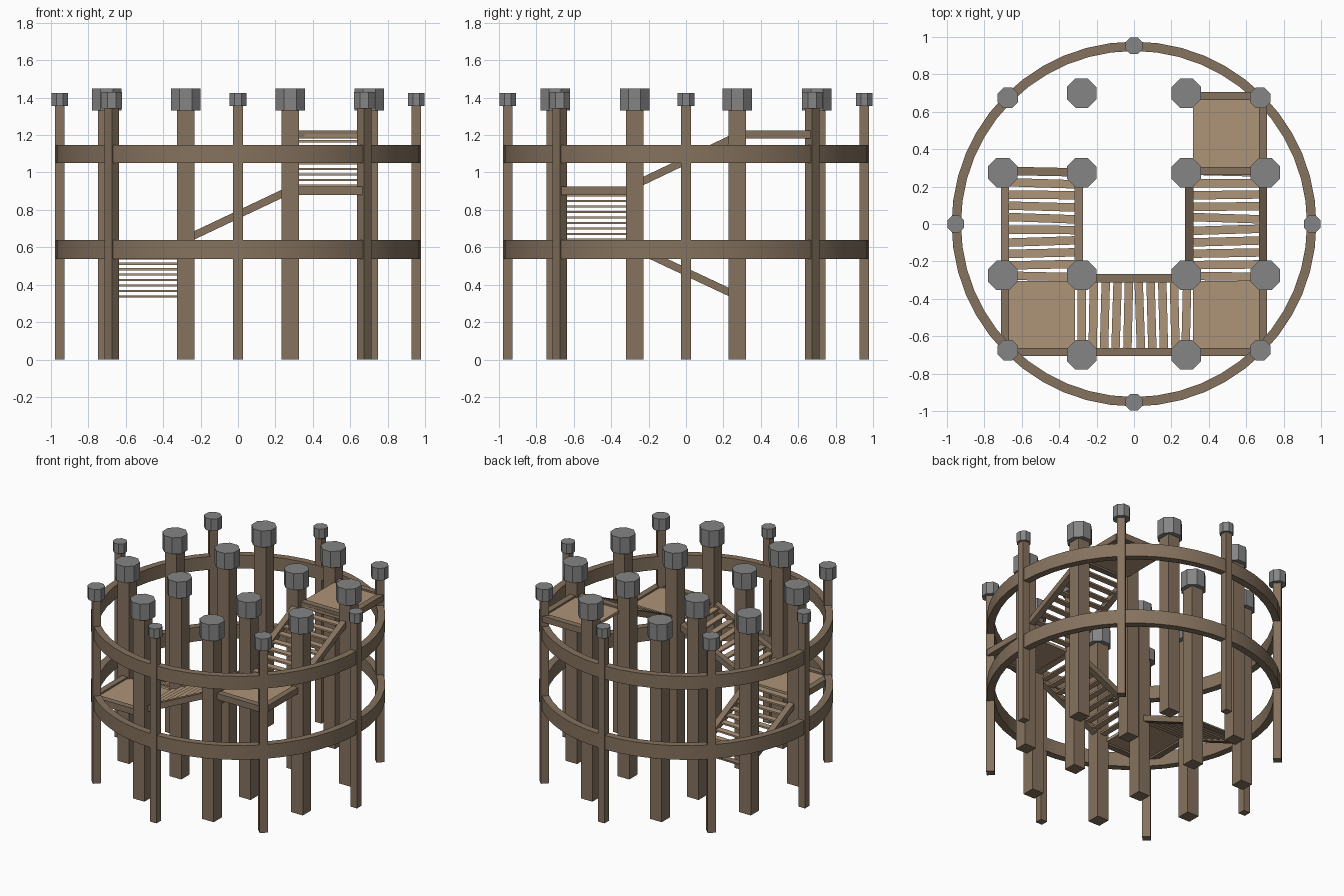
import bpy, bmesh, math, random
from mathutils import Matrix, Vector

random.seed(4)
if "Cube" in bpy.data.objects:
    bpy.data.objects.remove(bpy.data.objects["Cube"])


def material(name, rgb):
    m = bpy.data.materials.new(name)
    m.use_nodes = True
    m.diffuse_color = (*rgb, 1)
    m.node_tree.nodes["Principled BSDF"].inputs["Base Color"].default_value = (*rgb, 1)
    return m


TIMBER = material("brown timber", (0.235, 0.168, 0.112))
BOARD = material("light board", (0.42, 0.295, 0.187))
GREY = material("grey cap", (0.235, 0.235, 0.235))


def finish(name, bm, mat):
    bmesh.ops.recalc_face_normals(bm, faces=bm.faces)
    mesh = bpy.data.meshes.new(name)
    bm.to_mesh(mesh)
    bm.free()
    mesh.materials.append(mat)
    obj = bpy.data.objects.new(name, mesh)
    bpy.context.collection.objects.link(obj)
    return obj


def box(name, centre, size, mat, turn=0):
    bm = bmesh.new()
    bmesh.ops.create_cube(bm, size=1, matrix=Matrix.Translation(centre)
                          @ Matrix.Rotation(turn, 4, "Z") @ Matrix.Diagonal((*size, 1)))
    return finish(name, bm, mat)


def post(name, x, y, width, cap_width, cap_low, cap_high, turn=0):
    """Square post with an octagonal cap."""
    box(name, (x, y, cap_high / 2 - 0.01), (width, width, cap_high - 0.02), TIMBER, turn)
    bm = bmesh.new()
    r = cap_width / 2 / math.cos(math.pi / 8)
    bmesh.ops.create_cone(bm, cap_ends=True, segments=8, radius1=r, radius2=r,
                          depth=cap_high - cap_low,
                          matrix=Matrix.Translation((x, y, (cap_low + cap_high) / 2))
                          @ Matrix.Rotation(math.pi / 8, 4, "Z"))
    finish(name + "_cap", bm, GREY)


def beam(name, a, b, width=0.044, height=0.045):
    """Beam between two points, with upright ends and constant upright depth."""
    a, b = Vector(a), Vector(b)
    side = (b - a).cross(Vector((0, 0, 1))).normalized() * width / 2
    up = Vector((0, 0, height / 2))
    bm = bmesh.new()
    ends = [[bm.verts.new(p + s * side + t * up)
             for s, t in ((-1, -1), (1, -1), (1, 1), (-1, 1))] for p in (a, b)]
    for ring in ends:
        bm.faces.new(ring)
    for i in range(4):
        j = (i + 1) % 4
        bm.faces.new((ends[0][i], ends[0][j], ends[1][j], ends[1][i]))
    return finish(name, bm, TIMBER)


def hoop(name, low, high, inner=0.925, outer=0.975, segments=48):
    bm = bmesh.new()
    loops = []
    for i in range(segments):
        a = 2 * math.pi * i / segments
        loops.append([bm.verts.new((r * math.cos(a), r * math.sin(a), z))
                      for r, z in ((inner, low), (outer, low), (outer, high), (inner, high))])
    for i in range(segments):
        p, q = loops[i], loops[(i + 1) % segments]
        for k in range(4):
            m = (k + 1) % 4
            bm.faces.new((p[k], p[m], q[m], q[k]))
    obj = finish(name, bm, TIMBER)
    bpy.ops.object.select_all(action="DESELECT")
    obj.select_set(True)
    bpy.context.view_layer.objects.active = obj
    bpy.ops.object.shade_smooth_by_angle(angle=math.radians(30))


# Outer ring of slim posts, all turned to face the middle
for i in range(8):
    a = i * math.pi / 4
    x, y = 0.953 * math.cos(a), 0.953 * math.sin(a)
    if i % 2:
        post(f"outer_post_{i}", x, y, 0.055, 0.11, 1.342, 1.43, a)
    else:
        post(f"outer_post_{i}", x, y, 0.053, 0.09, 1.355, 1.425, a)

# Inner thick posts
for sx in (-1, 1):
    for sy in (-1, 1):
        for x, y in ((0.28, 0.275), (0.28, 0.7), (0.702, 0.275)):
            post(f"inner_post_{sx * x}_{sy * y}", sx * x, sy * y, 0.094, 0.158, 1.33, 1.45)

# Two hoops tying the outer posts
hoop("lower_hoop", 0.537, 0.64)
hoop("upper_hoop", 1.05, 1.147)

IN, OUT, MID, END = 0.295, 0.69, 0.4925, 0.28


def stair(name, place, low, high):
    """Stair whose run t goes from -END to END and whose width goes from IN to OUT."""
    for label, w in (("inner", IN), ("outer", OUT)):
        beam(f"{name}_{label}_stringer", place(-END, w, low), place(END, w, high))
    p, q = Vector(place(-END, MID, 0)), Vector(place(END, MID, 0))
    heading = math.atan2(q.y - p.y, q.x - p.x)
    for i in range(10):
        f = i / 9
        box(f"{name}_tread_{i}", place(END * (2 * f - 1), MID, low + f * (high - low)),
            (0.045, 0.36, 0.012), TIMBER if name == "low_stair" and i == 0 else BOARD,
            heading + random.uniform(-0.04, 0.04))


# Three flights climbing round the middle
stair("low_stair", lambda t, w, z: (-w, -t, z), 0.337, 0.60)
stair("middle_stair", lambda t, w, z: (t, -w + 0.005, z), 0.642, 0.907)
stair("high_stair", lambda t, w, z: (w, t, z), 0.93, 1.197)

# Corner landings with edge beams on the outer sides
for name, sx, sy, z in (("low_landing", -1, -1, 0.61), ("middle_landing", 1, -1, 0.903),
                        ("high_landing", 1, 1, 1.203)):
    box(name, (sx * 0.495, sy * 0.49, z), (0.36, 0.37, 0.02), BOARD)
    beam(name + "_end_beam", (sx * 0.28, sy * 0.685, z), (sx * 0.665, sy * 0.685, z))
    beam(name + "_side_beam", (sx * OUT, sy * 0.28, z), (sx * OUT, sy * 0.665, z))
beam("high_landing_cross_beam", (0.3, 0.283, 1.203), (0.68, 0.283, 1.203))
